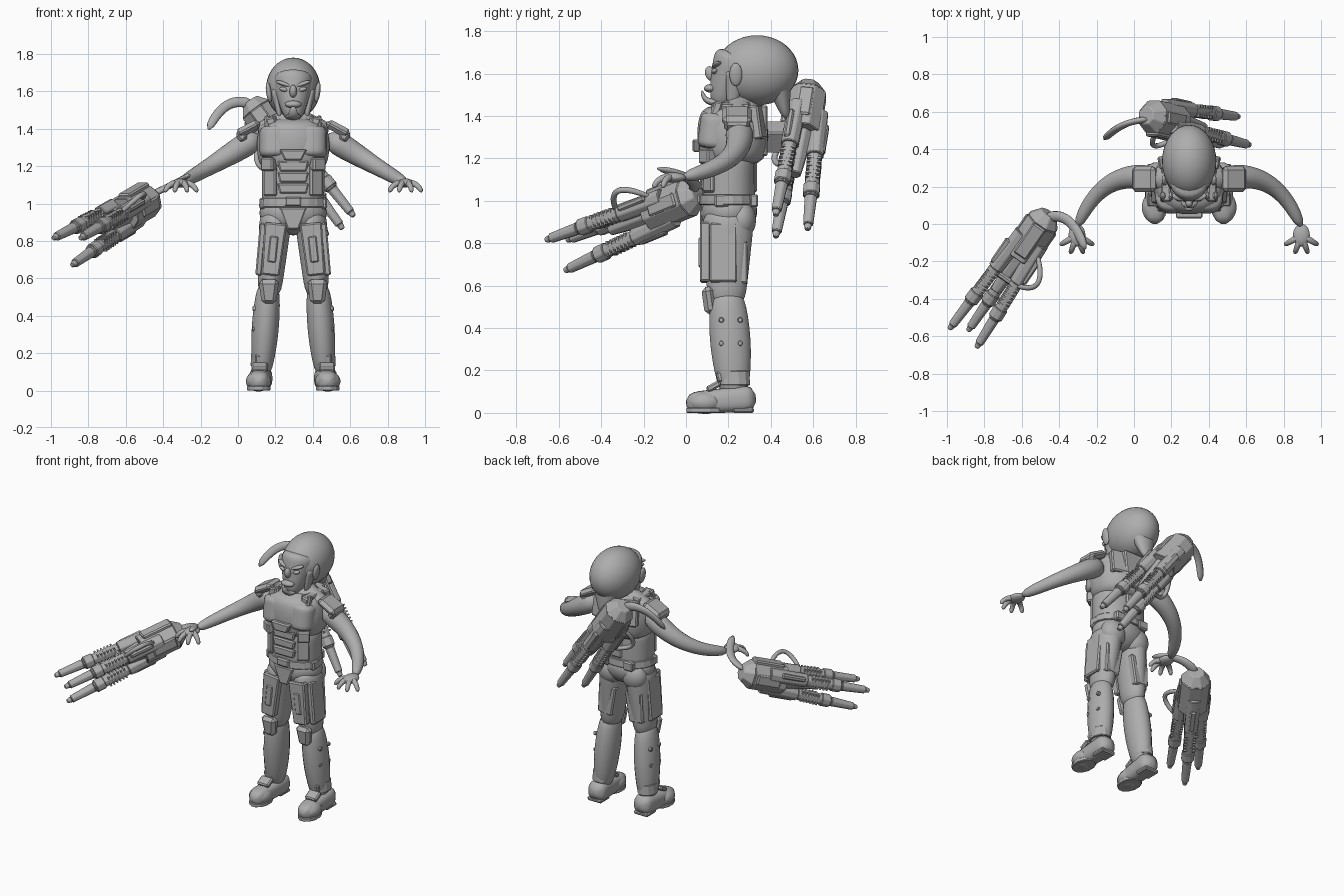
import bpy, bmesh
from math import sin, cos, pi, radians
from mathutils import Vector, Matrix, Euler

cube = bpy.data.objects.get("Cube")
if cube:
    bpy.data.objects.remove(cube, do_unlink=True)

grey = bpy.data.materials.new("plain_grey")
grey.use_nodes = True
shade = (.42, .42, .42, 1)
grey.diffuse_color = shade
grey.node_tree.nodes["Principled BSDF"].inputs["Base Color"].default_value = shade

# The body stands beside the held weapon, so its centre line is off x = 0
BODY = Matrix.Translation((.295, 0, 0))
MIRRORED = BODY @ Matrix.Scale(-1, 4, (1, 0, 0))

def off(base, out=0, front=0, up=0):
    return base + Vector((out, -front, up))

def turned(pitch, roll, yaw):
    return Euler([radians(angle) for angle in (pitch, roll, yaw)]).to_matrix().to_4x4()

def finish(name, bm, place, smooth=False, bevel=0):
    bmesh.ops.transform(bm, matrix=place, verts=bm.verts)
    bmesh.ops.recalc_face_normals(bm, faces=bm.faces)
    for face in bm.faces:
        face.smooth = smooth
    mesh = bpy.data.meshes.new(name)
    bm.to_mesh(mesh)
    bm.free()
    mesh.materials.append(grey)
    part = bpy.data.objects.new(name, mesh)
    bpy.context.collection.objects.link(part)
    if bevel:
        chamfer = part.modifiers.new("chamfer", "BEVEL")
        chamfer.width = bevel
        chamfer.segments = 1

def box(name, centre, size, place=BODY, pitch=0, roll=0, yaw=0, narrow=1, bevel=.008):
    """Chamfered plate; narrow scales the width of its lower edge."""
    bm = bmesh.new()
    bmesh.ops.create_cube(bm, size=1)
    for vert in bm.verts:
        if vert.co.z < 0:
            vert.co.x *= narrow
    shape = turned(pitch, roll, yaw) @ Matrix.Diagonal((*size, 1))
    finish(name, bm, place @ Matrix.Translation(centre) @ shape, bevel=bevel)

def ball(name, centre, size, place=BODY, pitch=0, roll=0, yaw=0):
    bm = bmesh.new()
    bmesh.ops.create_uvsphere(bm, u_segments=32, v_segments=20, radius=1)
    shape = turned(pitch, roll, yaw) @ Matrix.Diagonal((*size, 1))
    finish(name, bm, place @ Matrix.Translation(centre) @ shape, smooth=True)

def limb(name, start, end, wide, wide_end, place=BODY, via=None, deep=1, bulge=0, square=2, sides=20):
    """Rounded limb along a straight or bent path."""
    start, end = Vector(start), Vector(end)
    via = Vector(via) if via else (start + end) / 2
    span = end - start
    guide = Vector((0, 1, 0)) if abs(span.z) > .7 * span.length else Vector((0, 0, 1))
    bm = bmesh.new()
    rows = []
    steps = 16
    for step in range(steps + 1):
        t = min(max(step / steps, .005), .995)
        centre = start.lerp(via, t).lerp(via.lerp(end, t), t)
        along = (via - start).lerp(end - via, t).normalized()
        across = along.cross(guide).normalized()
        over = across.cross(along) * deep
        radius = wide + (wide_end - wide) * t + bulge * sin(pi * t)
        radius *= (1 - abs(2 * t - 1) ** 8) ** .5
        row = []
        for side in range(sides):
            angle = 2 * pi * (side + .5) / sides
            c, s = cos(angle), sin(angle)
            grow = radius / (abs(c) ** square + abs(s) ** square) ** (1 / square)
            row.append(bm.verts.new(centre + (across * c + over * s) * grow))
        rows.append(row)
    for low, high in zip(rows, rows[1:]):
        for i in range(sides):
            bm.faces.new((low[i - 1], low[i], high[i], high[i - 1]))
    bm.faces.new(rows[0])
    bm.faces.new(rows[-1])
    finish(name, bm, place, smooth=True)

def bar(name, start, end, wide, wide_end, place=BODY, deep=1, sides=8):
    """Hard-edged, flat-ended prism or frustum between two points."""
    span = Vector(end) - Vector(start)
    bm = bmesh.new()
    bmesh.ops.create_cone(bm, cap_ends=True, segments=sides, radius1=wide, radius2=wide_end, depth=span.length)
    twist = Matrix.Rotation(pi / sides, 4, "Z")
    shape = span.to_track_quat("Z", "Y").to_matrix().to_4x4() @ Matrix.Diagonal((1, deep, 1, 1)) @ twist
    middle = Matrix.Translation((Vector(start) + Vector(end)) / 2)
    finish(name, bm, place @ middle @ shape, bevel=.004)

# Landmarks, measured from the centre line
waist, chest = Vector((0, .2, 1)), Vector((0, .22, 1.3))
skull, collar, face = Vector((0, .335, 1.615)), Vector((0, .25, 1.42)), Vector((0, .115, 1.6))
shoulder, wrist = Vector((.18, .24, 1.36)), Vector((.6, -.02, 1.11))
hip, knee, ankle = Vector((.09, .2, .94)), Vector((.13, .19, .53)), Vector((.17, .23, .1))
thigh, shin = hip.lerp(knee, .45), knee.lerp(ankle, .4)

# Head: swept-back cranium, drooping tail, narrow face
ball("cranium", skull, (.145, .195, .165))
limb("cranium_tail", off(skull, front=-.08, up=.02), off(skull, front=-.14, up=-.23), .125, .025, deep=.65)
limb("face", (0, .15, 1.44), (0, .25, 1.7), .04, .115, bulge=.01)
limb("neck", off(collar, up=-.05), off(collar, up=.2), .085, .07)
ball("nose", face, (.02, .025, .035), pitch=15)
ball("upper_lip", off(face, up=-.07), (.045, .03, .02))
limb("chin_tusk", off(face, front=-.05, up=-.13), off(face, front=.04, up=-.08), .045, .015,
     via=off(face, front=.03, up=-.15), deep=.5)

# Torso and centre armour
ball("pelvis", off(waist, up=-.05), (.18, .135, .12))
limb("abdomen", off(waist, up=-.1), off(waist, up=.25), .164, .17, deep=.75, square=2.5)
limb("rib_cage", off(chest, up=-.14), off(chest, up=.16), .165, .165, deep=.86, bulge=.03, square=2.3)
bar("belt", off(waist, up=-.02), off(waist, up=.03), .185, .18, deep=.76, sides=20)
bar("collar", collar, off(collar, up=.05), .14, .09, deep=.9, sides=12)
box("chest_badge", off(chest, front=.17, up=-.04), (.15, .04, .06), narrow=.6)
box("groin_plate", off(waist, front=.12, up=-.08), (.15, .03, .12), narrow=.4)
box("belt_buckle", off(waist, front=.13, up=.01), (.09, .03, .05))
box("back_plate", off(chest, front=-.14, up=.03), (.2, .05, .24), narrow=.7)
box("spine_plate", off(waist, front=-.12, up=.13), (.08, .03, .18))
for row in range(3):
    box(f"abdomen_plate_{row}", off(waist, front=.12, up=.08 + row * .06), (.17, .03, .055), narrow=.85)

for side, M in (("left", BODY), ("right", MIRRORED)):
    # Face details
    ball(side + "_brow", off(face, out=.05, front=-.03, up=.04), (.045, .022, .012), M, roll=-18, yaw=12)
    ball(side + "_eye", off(face, out=.05, front=-.02, up=.01), (.024, .015, .012), M, roll=-15)
    ball(side + "_ear", off(skull, out=.13, front=.1, up=-.02), (.015, .03, .055), M, roll=8)
    limb(side + "_cheek_lobe", off(skull, out=.1, front=.1), off(skull, out=.07, front=.12, up=-.16),
         .025, .012, M, deep=2)
    # Chest, back and belt armour
    limb(side + "_chest_plate", off(chest, out=.09, front=.09, up=-.06), off(chest, out=.095, front=.07, up=.12),
         .09, .085, M, deep=.9, square=2.5)
    box(side + "_rib_plate", off(chest, out=.13, front=.12, up=-.09), (.08, .05, .07), M, yaw=35)
    box(side + "_flank_plate", off(waist, out=.12, front=.09, up=.12), (.08, .03, .16), M, yaw=35)
    box(side + "_shoulder_blade", off(chest, out=.1, front=-.12, up=.07), (.13, .05, .16), M, pitch=8, yaw=-15)
    limb(side + "_collar_muscle", off(collar, up=.02), shoulder, .08, .07, M)
    box(side + "_shoulder_strap", off(collar, out=.12, front=.04, up=.02), (.05, .18, .04), M, roll=15)
    for clip in range(2):
        box(f"{side}_strap_clip_{clip}", off(collar, out=.1 + clip * .04, front=.11), (.025, .04, .1), M, pitch=-20)
    box(side + "_belt_pouch", off(waist, out=.16, front=.03), (.04, .07, .06), M)
    box(side + "_rear_pouch", off(waist, out=.09, front=-.12), (.07, .04, .06), M)
    ball(side + "_buttock", off(hip, front=-.06, up=-.03), (.085, .07, .09), M)
    box(side + "_shoulder_guard", off(shoulder, out=.06, up=.04), (.14, .14, .05), M, roll=28, bevel=.02)
    box(side + "_shoulder_rim", off(shoulder, out=.095), (.05, .12, .06), M, roll=40, bevel=.015)
    # Arm and fanned fingers
    limb(side + "_arm", shoulder, wrist, .076, .032, M, via=(.47, .31, 1.18), bulge=-.006)
    palm = off(wrist, front=.04)
    ball(side + "_palm", palm, (.045, .06, .024), M)
    for digit in range(4):
        fan = radians(digit * 40 - 60)
        reach = Vector((sin(fan), -cos(fan), 0)) * .1
        limb(f"{side}_finger_{digit}", palm + reach * .2, off(palm + reach, up=-.05), .019, .012, M,
             via=palm + reach * .8, sides=10)
    # Leg armour
    limb(side + "_thigh", off(hip, up=.03), off(knee, up=-.04), .092, .062, M, deep=1.4)
    limb(side + "_calf", off(knee, up=.06), off(ankle, up=-.04), .058, .047, M, deep=1.32, bulge=.02)
    box(side + "_thigh_plate", off(thigh, front=.105), (.12, .05, .28), M, roll=-6, narrow=.8)
    box(side + "_thigh_panel", off(thigh, front=.13), (.045, .012, .14), M, roll=-6)
    box(side + "_outer_thigh_plate", off(thigh, out=.065, front=.02), (.035, .13, .28), M, roll=-5)
    box(side + "_rear_thigh_plate", off(thigh, front=-.07, up=-.05), (.13, .05, .2), M, roll=-6, narrow=.8)
    box(side + "_knee_cap", off(knee, front=.08), (.11, .06, .13), M, pitch=8, narrow=.7, bevel=.02)
    for rise in (-.03, .08):
        for front in (-.05, .04):
            rivet = off(shin, out=.05, front=front, up=rise)
            bar(f"{side}_rivet_{rise}_{front}", rivet, off(rivet, out=.022), .014, .014, M)
    # Boot
    bar(side + "_boot_cuff", off(ankle, up=.03), off(ankle, up=.1), .06, .056, M, deep=1.25, sides=12)
    limb(side + "_boot", off(ankle, front=-.1, up=-.03), off(ankle, out=.015, front=.23, up=-.055),
         .065, .05, M, square=3)
    ball(side + "_toe_cap", off(ankle, out=.015, front=.14, up=-.05), (.068, .085, .055), M)
    bar(side + "_sole", off(ankle, out=.014, front=.14, up=-.1), off(ankle, out=.014, front=.14, up=-.075),
        .065, .065, M, deep=1.4, sides=12)
    box(side + "_heel", off(ankle, out=.005, front=-.04, up=-.087), (.105, .1, .026), M)
    box(side + "_instep_plate", off(ankle, out=.01, front=.1, up=.025), (.085, .07, .03), M, pitch=28)
    box(side + "_ankle_plate", off(ankle, front=.07, up=.07), (.07, .03, .05), M, pitch=15)

def frame(origin, axis, up, flip):
    """Local x runs along the weapon; flip mirrors it."""
    along = Vector(axis).normalized()
    up = Vector(up)
    up = (up - along * up.dot(along)).normalized()
    across = up.cross(along) * flip
    return Matrix.Translation(origin) @ Matrix((along, across, up)).transposed().to_4x4()

def weapon(name, M):
    # Housing
    bar(name + "_rear_housing", (-.01, 0, 0), (.05, 0, 0), .05, .095, M)
    bar(name + "_housing", (.05, 0, 0), (.28, 0, 0), .095, .095, M)
    bar(name + "_core", (.28, 0, 0), (.52, 0, 0), .06, .03, M)
    box(name + "_top_rail", (.15, 0, .085), (.2, .08, .04), M)
    box(name + "_cross_brace", (.42, 0, .035), (.03, .13, .03), M)
    for sign in (-1, 1):
        box(f"{name}_side_panel_{sign}", (.15, sign * .088, 0), (.16, .02, .07), M)
    # Three spreading prongs, each in stepped segments
    for prong in range(3):
        angle = radians(30 + 120 * prong)
        outward = Vector((0, cos(angle), sin(angle)))
        def spot(reach, lift=0):
            return Vector((reach, 0, 0)) + outward * (.06 + .05 * reach + lift)
        label = f"{name}_prong_{prong}"
        bar(label + "_root", spot(.15), spot(.4), .046, .044, M)
        bar(label + "_barrel", spot(.4), spot(.64), .037, .035, M)
        bar(label + "_joint", spot(.57), spot(.63), .042, .042, M)
        bar(label + "_rod", spot(.64), spot(.8), .031, .025, M)
        bar(label + "_tip", spot(.8), spot(.83), .02, .014, M)
        for rib in range(6):
            box(f"{label}_rib_{rib}", spot(.43 + rib * .022), (.01, .068, .068), M, bevel=0)
        box(label + "_guard", spot(.3, lift=.035), (.16, .04, .03), M)
    # Bent handle and rear cable
    limb(name + "_handle", (.2, .07, .05), (.42, .06, .04), .014, .014, M, via=(.32, .26, .2), sides=10)
    limb(name + "_cable", (.02, 0, .02), (0, .27, .13), .03, .025, M, via=(-.12, .08, .04), deep=.6, sides=10)

weapon("held_weapon", frame((-.46, .05, 1.03), (-.44, -.64, -.26), (0, 0, 1), 1))
weapon("back_weapon", frame((.07, .58, 1.54), (.45, -.1, -.62), (0, -1, 0), -1))
box("back_weapon_mount", off(chest, out=-.05, front=-.2), (.1, .12, .12), roll=35)
